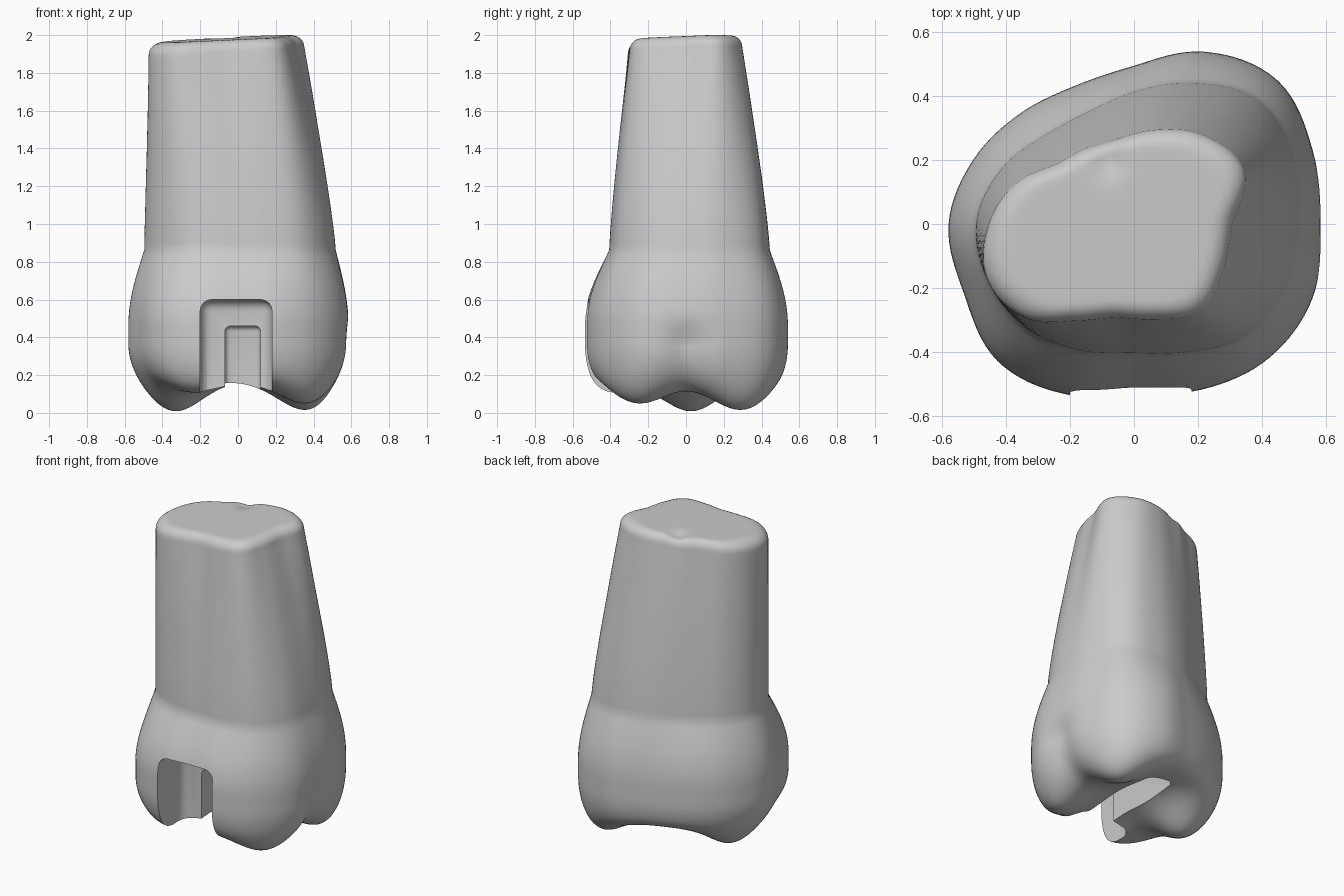
import bpy
import bmesh
from math import sin, cos, pi, exp, floor, sqrt

default_cube = bpy.data.objects.get("Cube")
if default_cube:
    bpy.data.objects.remove(default_cube, do_unlink=True)

SIDES = 128
RIM = 0.37        # height where the crown wall turns under
NECK = 0.86       # height of the neck line
TIP = 1.92        # height where the root end rounds over

# Radii of three outlines, anticlockwise from +x in sixteen equal steps
CROWN = [.585, .605, .635, .583, .495, .47, .495, .54, .58, .575, .605, .575, .53, .56, .595, .605]
COLLAR = [.515, .54, .55, .48, .415, .38, .395, .45, .495, .49, .468, .43, .405, .435, .495, .515]
ROOT_END = [.37, .44, .395, .32, .265, .255, .265, .335, .395, .435, .41, .33, .295, .325, .385, .37]


def radius(outline, angle):
    """Smooth closed curve through the listed radii."""
    n = len(outline)
    u = angle / (2 * pi) * n
    i = floor(u)
    t = u - i
    a, b, c, d = (outline[(i + k) % n] for k in (-1, 0, 1, 2))
    return b + t * (c - a + t * (2 * a - 5 * b + 4 * c - d + t * (3 * (b - c) + d - a))) / 2


def bump(x, y, cx, cy, size):
    return exp(-((x - cx) ** 2 + (y - cy) ** 2) / size ** 2)


def biting_height(x, y):
    """Three main cusps and a low front lip hanging below a shallow central basin."""
    cusps = ((-.34, .03, .165, .21), (.38, -.26, .13, .22),
             (.38, .3, .165, .23), (-.22, -.4, .065, .2))
    return max(0, .17 - sum(h * bump(x, y, cx, cy, size) for cx, cy, h, size in cusps))


def wall_point(angle, z):
    """Point on the side of the tooth at a given height."""
    if z > NECK:
        # the root bulges slightly, tapering faster towards its end
        t = ((z - NECK) / (TIP - NECK)) ** 1.25
        r = (1 - t) * radius(COLLAR, angle) + t * radius(ROOT_END, angle)
        shift = -.06 * t
    else:
        t = sin(pi / 2 * min(1, (NECK - z) / .4))
        r = (1 - t) * radius(COLLAR, angle) + t * radius(CROWN, angle)
        shift = 0
    # groove between the two left cusps
    off = min(angle, 2 * pi - angle)
    r -= .04 * exp(-(off / .2) ** 2) * max(0, min(1, (.5 - z) / .14))
    return shift + r * cos(angle), r * sin(angle)


def build_tooth():
    bm = bmesh.new()
    angles = [2 * pi * i / SIDES for i in range(SIDES)]
    rings = []

    # biting surface, from its centre out to the rim; front and back turn under more tightly
    for k in range(1, 37):
        s = sin(pi / 2 * k / 36)
        ring = []
        for a in angles:
            x, y = wall_point(a, RIM)
            x, y = x * s, y * s
            low = biting_height(x, y)
            turn = 1 - sqrt(1 - s ** (7 + 6 * sin(a) ** 2))
            ring.append(bm.verts.new((x, y, low + (RIM - low) * turn)))
        rings.append(ring)

    # crown wall and root
    steps = 44
    for k in range(1, steps + 1):
        z = RIM + (TIP - RIM) * k / steps
        ring = []
        for a in angles:
            x, y = wall_point(a, z)
            tilt = max(0, z - 1.5) / (TIP - 1.5) * (.045 * x + .03 * y)
            ring.append(bm.verts.new((x, y, z + tilt)))
        rings.append(ring)

    # rounded, tilted root end with a small dimple at the back
    def end_ring(s, lift):
        ring = []
        for a in angles:
            x, y = wall_point(a, TIP)
            x, y = -.06 + (x + .06) * s, y * s
            dent = .02 * bump(x, y, -.08, .2, .05)
            ring.append(bm.verts.new((x, y, TIP + lift + .045 * x + .03 * y - dent)))
        rings.append(ring)

    for k in range(1, 7):
        q = pi / 2 * k / 6
        end_ring(1 - .19 * (1 - cos(q)), .064 * sin(q))
    for k in range(1, 9):
        end_ring(.81 * (1 - k / 9), .064)

    for lower, upper in zip(rings, rings[1:]):
        for i in range(SIDES):
            j = (i + 1) % SIDES
            bm.faces.new((lower[i], lower[j], upper[j], upper[i]))
    bm.faces.new(list(reversed(rings[0])))
    bm.faces.new(rings[-1])
    bmesh.ops.recalc_face_normals(bm, faces=bm.faces)
    mesh = bpy.data.meshes.new("tooth")
    bm.to_mesh(mesh)
    bm.free()
    tooth = bpy.data.objects.new("tooth", mesh)
    bpy.context.collection.objects.link(tooth)
    return tooth


def carve(target, name, low, high, soft):
    """Cut a soft-edged box out of the target."""
    bpy.ops.mesh.primitive_cube_add(size=1, location=[(a + b) / 2 for a, b in zip(low, high)])
    cutter = bpy.context.object
    cutter.name = name
    cutter.scale = [b - a for a, b in zip(low, high)]
    bpy.ops.object.transform_apply(location=False, rotation=False, scale=True)
    bevel = cutter.modifiers.new("soft_edges", 'BEVEL')
    bevel.width = soft
    bevel.segments = 4
    cutter.hide_render = True
    cut = target.modifiers.new(name, 'BOOLEAN')
    cut.operation = 'DIFFERENCE'
    cut.solver = 'EXACT'
    cut.object = cutter
    bpy.ops.object.select_all(action='DESELECT')
    bpy.context.view_layer.objects.active = target
    target.select_set(True)
    bpy.ops.object.modifier_apply(modifier=cut.name)
    bpy.data.objects.remove(cutter, do_unlink=True)


tooth = build_tooth()

# front slot and the shallower channel running back from it
carve(tooth, "front_slot", (-.2, -.8, -.3), (.18, -.27, .6), .06)
carve(tooth, "biting_channel", (-.07, -.5, -.3), (.12, .27, .46), .03)

enamel = bpy.data.materials.new("plain_grey")
enamel.use_nodes = True
colour = (.6, .6, .6, 1)
enamel.diffuse_color = colour
enamel.node_tree.nodes["Principled BSDF"].inputs["Base Color"].default_value = colour
tooth.data.materials.clear()
tooth.data.materials.append(enamel)
tooth.data.polygons.foreach_set("material_index", [0] * len(tooth.data.polygons))

bpy.ops.object.shade_smooth_by_angle(angle=.7)
